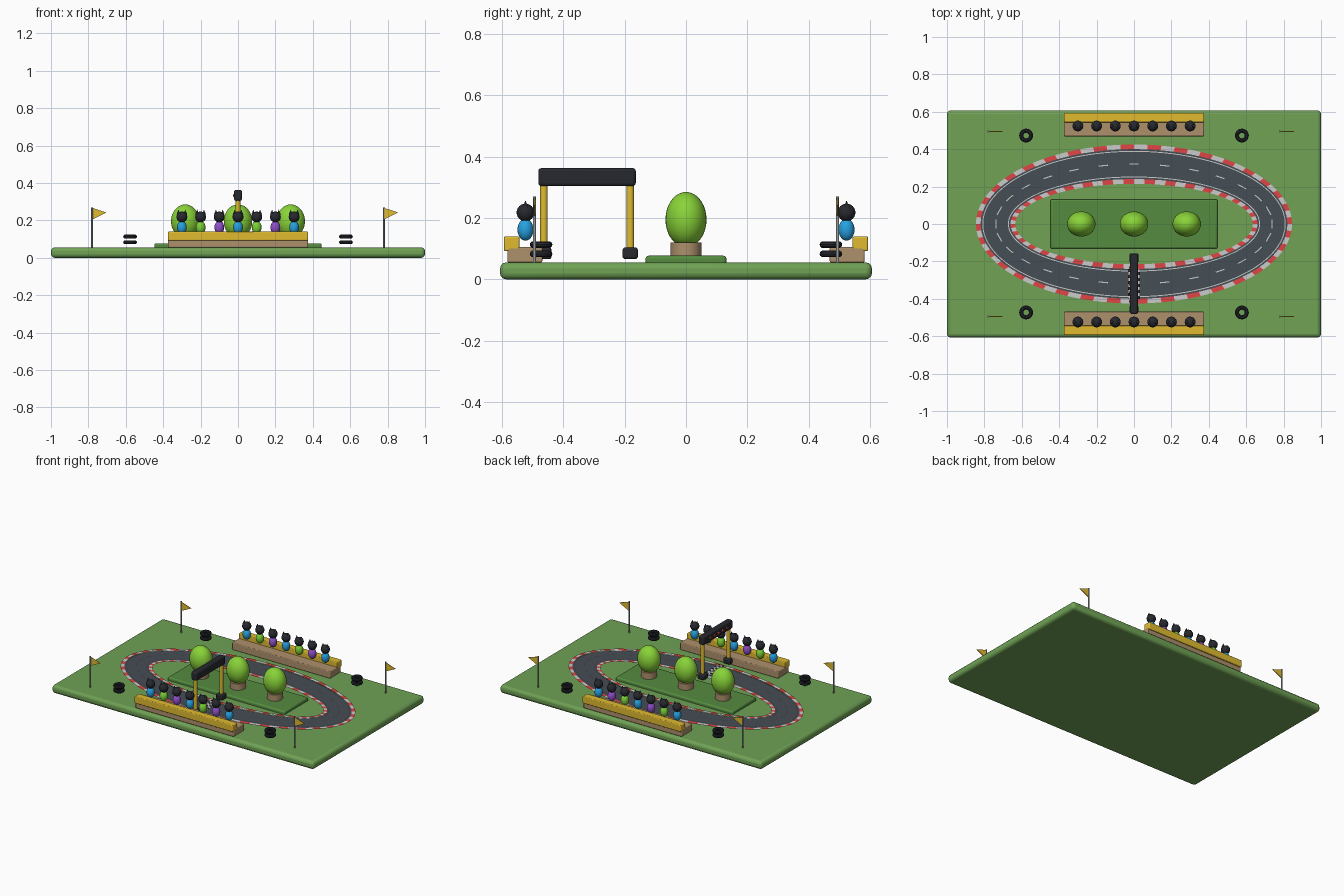
import bpy, bmesh
from math import sin, cos, pi, radians

if "Cube" in bpy.data.objects:
    bpy.data.objects.remove(bpy.data.objects["Cube"])

MATS = {}
COLORS = {
    "grass": (0.16, 0.36, 0.09), "dark_grass": (0.09, 0.26, 0.05), "asphalt": (0.06, 0.075, 0.09),
    "white": (0.8, 0.8, 0.8), "red": (0.75, 0.06, 0.06), "black": (0.02, 0.022, 0.028),
    "yellow": (0.75, 0.5, 0.03), "brown": (0.42, 0.28, 0.15), "leaf": (0.25, 0.65, 0.04),
    "blue": (0.02, 0.36, 0.75), "green": (0.2, 0.65, 0.04), "purple": (0.28, 0.08, 0.6),
    "steel": (0.3, 0.32, 0.34)}


def mat(name):
    if name not in MATS:
        MATS[name] = bpy.data.materials.new(name)
        MATS[name].diffuse_color = (*COLORS[name], 1)
    return MATS[name]


def finish(name, color, smooth=True):
    o = bpy.context.object
    o.name = name
    o.data.materials.append(mat(color))
    if smooth:
        bpy.ops.object.shade_smooth_by_angle(angle=radians(35))
    return o


def box(name, color, lo, hi, bevel=0.004):
    bpy.ops.mesh.primitive_cube_add(size=1, location=[(a + b) / 2 for a, b in zip(lo, hi)])
    o = bpy.context.object
    o.scale = [b - a for a, b in zip(lo, hi)]
    bpy.ops.object.transform_apply(location=False, rotation=False, scale=True)
    m = o.modifiers.new("bevel", "BEVEL")
    m.width, m.segments = bevel, 3
    return finish(name, color)


def cyl(name, color, loc, r, z0, z1, r2=None):
    bpy.ops.mesh.primitive_cone_add(vertices=20, radius1=r, radius2=r if r2 is None else r2,
                                    depth=z1 - z0, location=(loc[0], loc[1], (z0 + z1) / 2))
    return finish(name, color)


def ball(name, color, loc, radii, seg=20):
    bpy.ops.mesh.primitive_uv_sphere_add(segments=seg, ring_count=seg // 2 + 2, radius=1, location=loc)
    bpy.context.object.scale = radii
    return finish(name, color)


def flat(name, quads, colors):
    """Mesh from polygons given as (points, colour index)."""
    bm = bmesh.new()
    for pts, ci in quads:
        bm.faces.new([bm.verts.new(p) for p in pts]).material_index = ci
    me = bpy.data.meshes.new(name)
    bm.to_mesh(me)
    bm.free()
    for c in colors:
        me.materials.append(mat(c))
    o = bpy.data.objects.new(name, me)
    bpy.context.collection.objects.link(o)
    return o


def oval(t, off, z):
    return ((0.74 + off) * cos(t), (0.32 + off) * sin(t), z)


def arc(t0, t1, o0, o1, z):
    return [oval(t0, o0, z), oval(t0, o1, z), oval(t1, o1, z), oval(t1, o0, z)]


def ring(name, o0, o1, z, colors, n=144, group=2):
    d = 2 * pi / n
    flat(name, [(arc(i * d, (i + 1) * d, o0, o1, z), (i // group) % len(colors)) for i in range(n)], colors)


# Ground slab and raised infield
box("ground", "grass", (-1, -0.607, 0), (1, 0.607, 0.055), 0.02)
box("infield", "dark_grass", (-0.447, -0.132, 0.045), (0.447, 0.132, 0.077), 0.01)

# Track surface, kerbs and edge lines
ring("track", -0.082, 0.082, 0.060, ["asphalt"])
ring("outer_kerb", 0.08, 0.105, 0.063, ["red", "white"])
ring("inner_kerb", -0.105, -0.08, 0.063, ["red", "white"])
ring("outer_line", 0.066, 0.071, 0.064, ["white"])
ring("inner_line", -0.071, -0.066, 0.064, ["white"])

# Centre dashes
dashes = []
for i in range(28):
    t = pi / 2 + i * 2 * pi / 28
    h = 0.025 / ((0.74 * sin(t)) ** 2 + (0.32 * cos(t)) ** 2) ** 0.5
    dashes.append((arc(t - h, t + h, -0.003, 0.003, 0.067), 0))
flat("centre_dashes", dashes, ["white"])

# Chequered finish line
c = 0.016
checks = []
for i in range(4):
    for j in range(10):
        x, y = -2 * c + i * c, -0.4 + j * c
        checks.append(([(x, y, 0.072), (x + c, y, 0.072), (x + c, y + c, 0.072), (x, y + c, 0.072)], (i + j) % 2))
flat("finish_line", checks, ["white", "black"])

# Start gantry
for y in (-0.464, -0.182):
    box("gantry_foot", "black", (-0.025, y - 0.025, 0.066), (0.025, y + 0.025, 0.104), 0.008)
    cyl("gantry_post", "yellow", (0, y), 0.0125, 0.08, 0.32)
box("gantry_beam", "black", (-0.021, -0.482, 0.304), (0.021, -0.164, 0.363), 0.01)
for i in range(5):
    ball("start_light", "red", (-0.02, -0.413 + i * 0.045, 0.333), (0.006, 0.01, 0.01), 12)

# Trees
for x in (-0.282, 0, 0.282):
    cyl("tree_trunk", "brown", (x, 0), 0.05, 0.07, 0.12)
    ball("tree_crown", "leaf", (x, 0, 0.195), (0.076, 0.067, 0.09), 32)

# Grandstands with spectators
for s in (-1, 1):
    def slab(name, color, y0, y1, z0, z1):
        ys = sorted((s * y0, s * y1))
        box(name, color, (-0.375, ys[0], z0), (0.375, ys[1], z1), 0.005)
    slab("stand_step", "brown", 0.469, 0.583, 0.055, 0.105)
    slab("stand_back", "yellow", 0.544, 0.594, 0.092, 0.14)
    for i in range(7):
        x, y = -0.3 + 0.1 * i, s * 0.524
        ball("spectator_body", ("blue", "green", "purple")[i % 3], (x, y, 0.162), (0.026, 0.026, 0.036))
        ball("spectator_head", "black", (x, y, 0.218), (0.029, 0.029, 0.029))
        for e in (-1, 1):
            cyl("spectator_ear", "black", (x + e * 0.018, y), 0.011, 0.231, 0.257, 0)

# Tyre stacks and corner flags
for sx in (-1, 1):
    for sy in (-1, 1):
        for z in (0.083, 0.113):
            bpy.ops.mesh.primitive_torus_add(major_radius=0.026, minor_radius=0.011, major_segments=24,
                                             minor_segments=10, location=(sx * 0.577, sy * 0.473, z))
            finish("tyre", "black")
        x, y = sx * 0.78, sy * 0.495
        cyl("flag_pole", "steel", (x, y), 0.005, 0.05, 0.27)
        flag = flat("flag", [([(x, y, 0.204), (x + 0.076, y, 0.242), (x, y, 0.267)], 0)], ["yellow"])
        m = flag.modifiers.new("thickness", "SOLIDIFY")
        m.thickness, m.offset = 0.004, 0

for m in bpy.data.materials:
    if m.users and not m.is_grease_pencil:
        m.use_nodes = True
        m.node_tree.nodes["Principled BSDF"].inputs["Base Color"].default_value = m.diffuse_color
